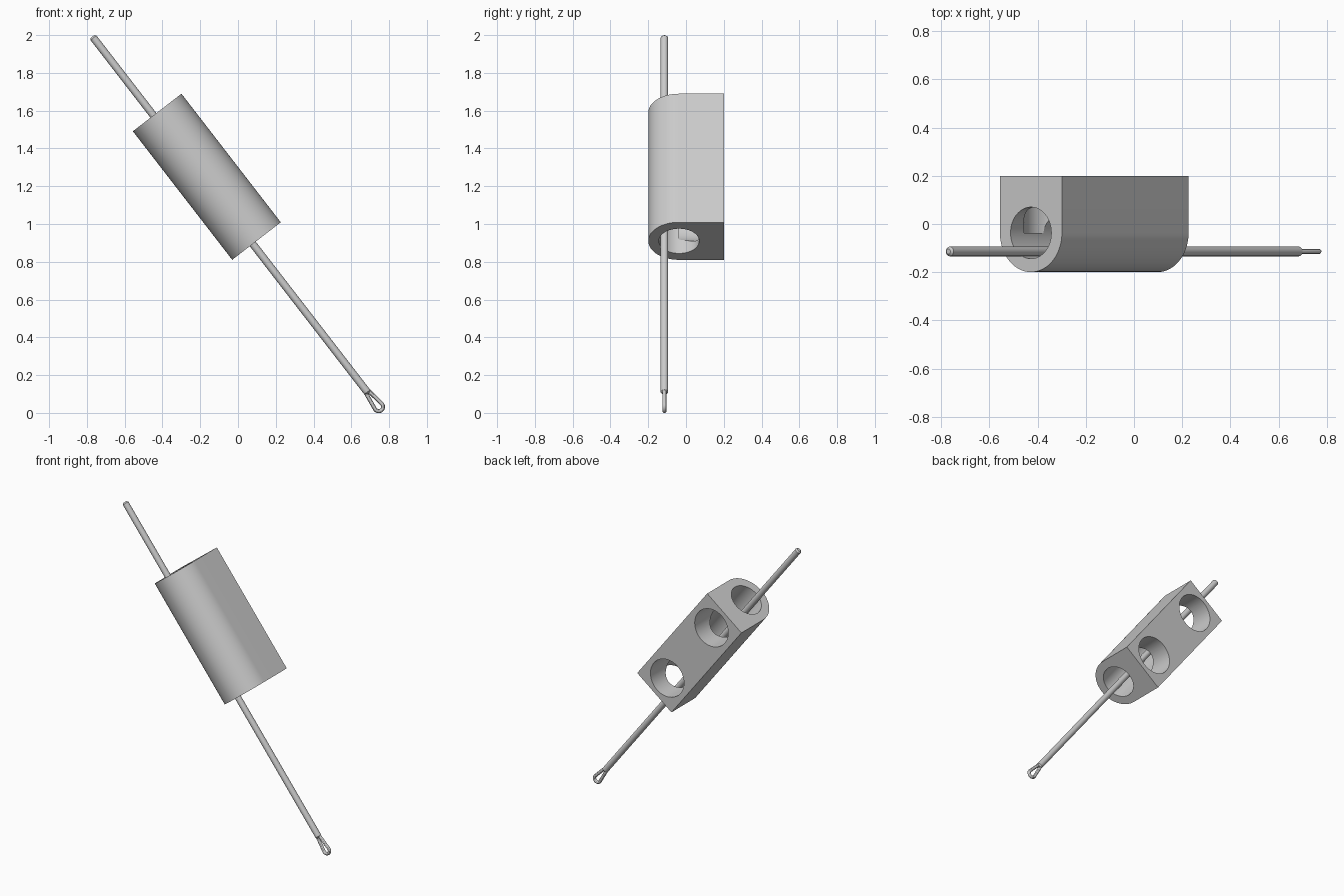
import bpy, bmesh, math
from mathutils import Matrix, Vector

cube = bpy.data.objects.get("Cube")
if cube:
    bpy.data.objects.remove(cube, do_unlink=True)

# One grey for everything
grey = bpy.data.materials.new("plain grey")
grey.use_nodes = True
colour = (0.6, 0.6, 0.6, 1)
grey.diffuse_color = colour
grey.node_tree.nodes["Principled BSDF"].inputs["Base Color"].default_value = colour

# Tilted frame: local z runs up the rod, local x across the block
TILT = Matrix.Translation((-0.165, 0, 1.25)) @ Matrix.Rotation(math.radians(-37.7), 4, 'Y')
HALF_LENGTH, HALF_WIDTH = 0.43, 0.1625
BACK, BORE_Y = 0.2, -0.037
BORE_R, HOLE_R, HOLE_Z = 0.107, 0.126, 0.272
ROD_X, ROD_Y, ROD_R = -0.025, -0.114, 0.02


def activate(obj):
    bpy.ops.object.select_all(action='DESELECT')
    obj.select_set(True)
    bpy.context.view_layer.objects.active = obj


def add_object(name, bm):
    bmesh.ops.recalc_face_normals(bm, faces=bm.faces)
    mesh = bpy.data.meshes.new(name)
    bm.to_mesh(mesh)
    bm.free()
    mesh.materials.append(grey)
    obj = bpy.data.objects.new(name, mesh)
    bpy.context.collection.objects.link(obj)
    obj.matrix_world = TILT
    return obj


def cylinder(name, radius, depth, matrix):
    bm = bmesh.new()
    bmesh.ops.create_cone(bm, cap_ends=True, segments=64, radius1=radius,
                          radius2=radius, depth=depth, matrix=matrix)
    return add_object(name, bm)


def smooth(obj):
    activate(obj)
    bpy.ops.object.shade_smooth_by_angle(angle=math.radians(30))


# Block: flat back and rounded front, extruded along the axis
bm = bmesh.new()
profile = [(HALF_WIDTH, BACK), (-HALF_WIDTH, BACK)]
for i in range(49):
    a = math.pi * (1 + i / 48)
    profile.append((HALF_WIDTH * math.cos(a), BORE_Y + HALF_WIDTH * math.sin(a)))
face = bm.faces.new([bm.verts.new((x, y, -HALF_LENGTH)) for x, y in profile])
extruded = bmesh.ops.extrude_face_region(bm, geom=[face])
bmesh.ops.translate(bm, vec=(0, 0, 2 * HALF_LENGTH),
                    verts=[v for v in extruded["geom"] if isinstance(v, bmesh.types.BMVert)])
block = add_object("block", bm)

# Lengthwise bore and two holes drilled from the back to the bore axis
cutters = [cylinder("bore_cutter", BORE_R, 2, Matrix.Translation((0, BORE_Y, 0)))]
for side in (-1, 1):
    place = Matrix.Translation((0, BORE_Y + 0.2, side * HOLE_Z))
    cutters.append(cylinder("hole_cutter", HOLE_R, 0.4,
                            place @ Matrix.Rotation(math.pi / 2, 4, 'X')))
bpy.context.view_layer.update()
for cutter in cutters:
    cutter.hide_render = True
    activate(block)
    cut = block.modifiers.new("cut", 'BOOLEAN')
    cut.object, cut.operation, cut.solver = cutter, 'DIFFERENCE', 'EXACT'
    bpy.ops.object.modifier_apply(modifier=cut.name)
    bpy.data.objects.remove(cutter, do_unlink=True)
smooth(block)

# Rod: long pin with chamfered ends
bm = bmesh.new()
TOP, BOTTOM, CHAMFER = 0.958, -1.43, 0.009
rings = []
for z, r in ((BOTTOM, ROD_R - CHAMFER), (BOTTOM + CHAMFER, ROD_R),
             (TOP - CHAMFER, ROD_R), (TOP, ROD_R - CHAMFER)):
    rings.append([bm.verts.new((ROD_X + r * math.cos(math.tau * i / 32),
                                ROD_Y + r * math.sin(math.tau * i / 32), z))
                  for i in range(32)])
for low, high in zip(rings, rings[1:]):
    for i in range(32):
        j = (i + 1) % 32
        bm.faces.new((low[i], low[j], high[j], high[i]))
bm.faces.new(rings[0])
bm.faces.new(rings[-1])
smooth(add_object("rod", bm))

# Eyelet: thin wire loop widening away from the rod end
LOOP_R, WIRE_R, LOOP_Z = 0.023, 0.0105, -1.52
path = [(-0.009, BOTTOM + 0.012)]
path += [(-LOOP_R * math.cos(math.pi * i / 24), LOOP_Z - LOOP_R * math.sin(math.pi * i / 24))
         for i in range(25)]
path.append((0.009, BOTTOM + 0.012))
curve = bpy.data.curves.new("eyelet", 'CURVE')
curve.dimensions = '3D'
curve.bevel_depth = WIRE_R
curve.bevel_resolution = 4
curve.use_fill_caps = True
spline = curve.splines.new('POLY')
spline.points.add(len(path) - 1)
for point, (x, z) in zip(spline.points, path):
    point.co = (ROD_X + x, ROD_Y, z, 1)
curve.materials.append(grey)
eyelet = bpy.data.objects.new("eyelet", curve)
bpy.context.collection.objects.link(eyelet)
eyelet.matrix_world = TILT
activate(eyelet)
bpy.ops.object.convert(target='MESH')
smooth(bpy.context.view_layer.objects.active)
